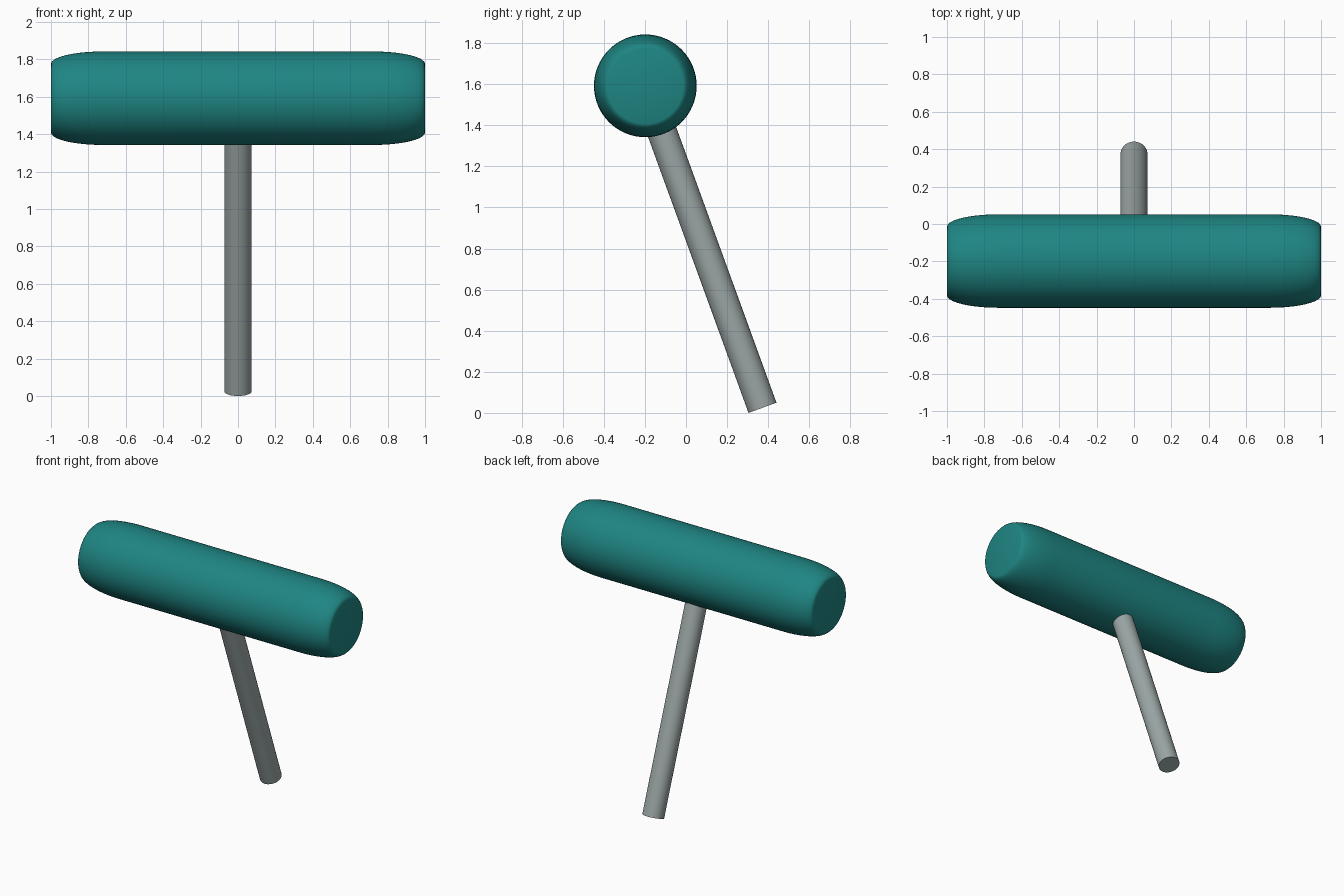
import bpy, bmesh, math
from mathutils import Vector

if "Cube" in bpy.data.objects:
    bpy.data.objects.remove(bpy.data.objects["Cube"])


def material(name, rgb):
    m = bpy.data.materials.new(name)
    m.diffuse_color = (*rgb, 1)
    m.use_nodes = True
    m.node_tree.nodes["Principled BSDF"].inputs["Base Color"].default_value = m.diffuse_color
    return m


def lathe(name, profile, start, direction, sides=64):
    """Closed solid of revolution from (radius, height) points along direction."""
    bm = bmesh.new()
    rings = [[bm.verts.new((r * math.cos(2 * math.pi * i / sides),
                            r * math.sin(2 * math.pi * i / sides), h))
              for i in range(sides)] for r, h in profile]
    for a, b in zip(rings, rings[1:]):
        for i in range(sides):
            j = (i + 1) % sides
            bm.faces.new((a[i], a[j], b[j], b[i]))
    bm.faces.new(rings[0][::-1])
    bm.faces.new(rings[-1])
    mesh = bpy.data.meshes.new(name)
    bm.to_mesh(mesh)
    bm.free()
    ob = bpy.data.objects.new(name, mesh)
    bpy.context.collection.objects.link(ob)
    ob.location = start
    ob.rotation_euler = Vector(direction).to_track_quat('Z', 'Y').to_euler()
    bpy.ops.object.select_all(action='DESELECT')
    ob.select_set(True)
    bpy.context.view_layer.objects.active = ob
    bpy.ops.object.shade_smooth_by_angle(angle=math.radians(50))
    return ob


head_centre = Vector((0, -0.198, 1.592))
tilt = math.radians(20)

# Mallet head: barrel with long elliptical rounding at both ends
R, CAP, ROUND, STEPS = 0.25, 0.184, 0.28, 10
half = [(CAP + (R - CAP) * math.cos(t), 1 - ROUND + ROUND * math.sin(t))
        for t in (math.pi / 2 * k / STEPS for k in range(STEPS + 1))]
profile = [(r, -h) for r, h in reversed(half)] + half
head = lathe("mallet_head", profile, head_centre, (1, 0, 0))
head.data.materials.append(material("teal", (0.013, 0.235, 0.225)))

# Handle: slim tilted rod running from the ground into the head centre
r = 0.0725
direction = Vector((0, -math.sin(tilt), math.cos(tilt)))
length = (head_centre.z - r * math.sin(tilt)) / math.cos(tilt)
foot = head_centre - direction * length
handle = lathe("handle", [(r, 0), (r, length)], foot, direction, 48)
handle.data.materials.append(material("grey_metal", (0.33, 0.38, 0.38)))
